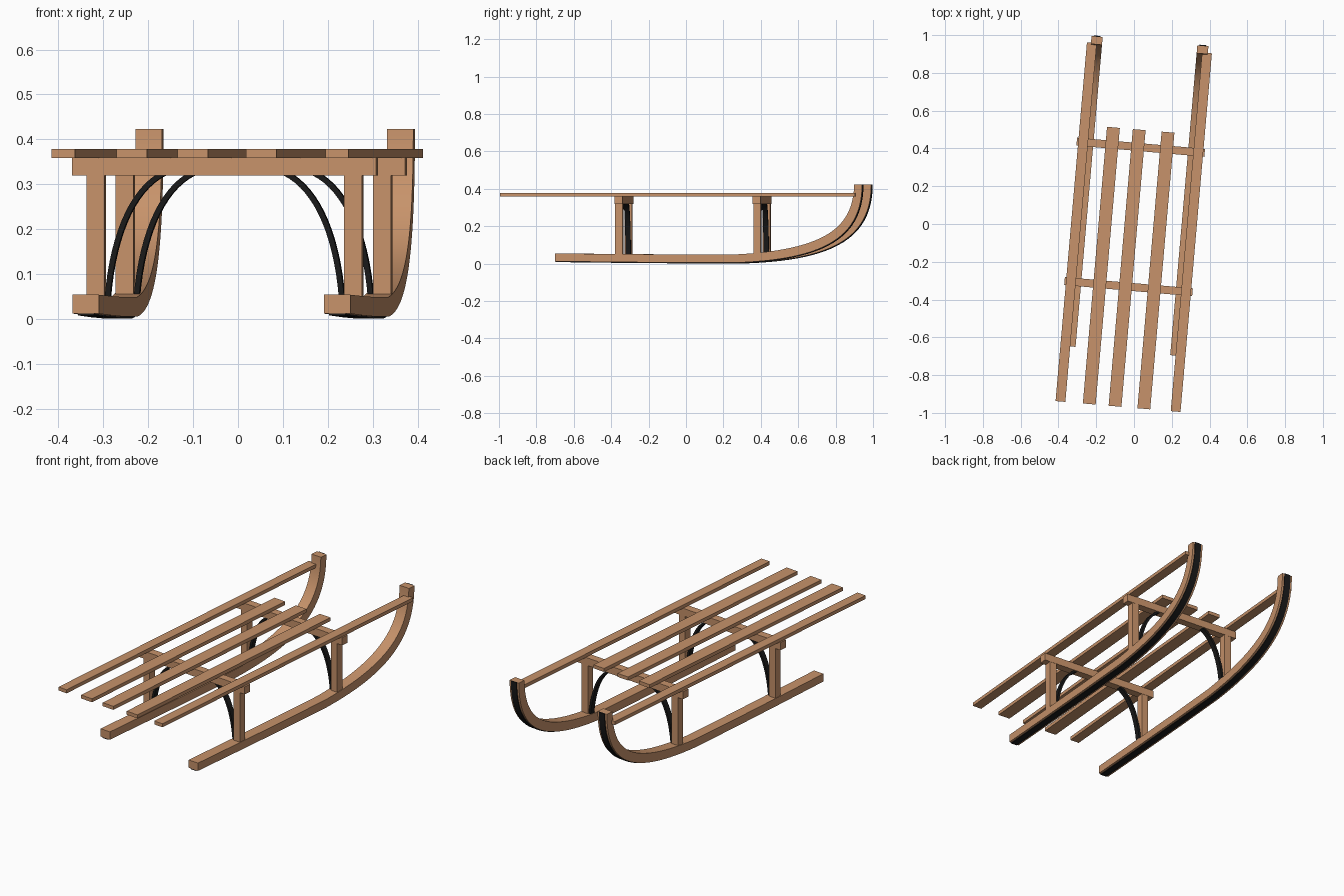
import bpy, bmesh, math
from mathutils import Vector
from mathutils.geometry import interpolate_bezier

if "Cube" in bpy.data.objects:
    bpy.data.objects.remove(bpy.data.objects["Cube"])

TURN = math.radians(-5)   # the whole sled is turned slightly about z


def material(name, colour):
    m = bpy.data.materials.new(name)
    m.diffuse_color = (*colour, 1)
    m.use_nodes = True
    m.node_tree.nodes["Principled BSDF"].inputs["Base Color"].default_value = m.diffuse_color
    return m


WOOD = material("wood", (0.57, 0.29, 0.145))
IRON = material("dark_iron", (0.01, 0.01, 0.01))


def finish(name, bm, mat, smooth=False):
    bmesh.ops.recalc_face_normals(bm, faces=bm.faces)
    me = bpy.data.meshes.new(name)
    bm.to_mesh(me)
    bm.free()
    me.materials.append(mat)
    ob = bpy.data.objects.new(name, me)
    bpy.context.collection.objects.link(ob)
    ob.rotation_euler.z = TURN
    if smooth:
        bpy.ops.object.select_all(action='DESELECT')
        ob.select_set(True)
        bpy.context.view_layer.objects.active = ob
        bpy.ops.object.shade_smooth_by_angle(angle=math.radians(30))
    return ob


def box(name, lo, hi, mat=WOOD):
    bm = bmesh.new()
    bmesh.ops.create_cube(bm, size=1)
    for v in bm.verts:
        v.co = [(a + b) / 2 + c * (b - a) for a, b, c in zip(lo, hi, v.co)]
    return finish(name, bm, mat)


def offset(path, amount):
    """Shift a 2D path along its left-hand normal; amount(i / n) gives the distance."""
    n, out = len(path) - 1, []
    for i, p in enumerate(path):
        t = (path[min(i + 1, n)] - path[max(i - 1, 0)]).normalized()
        out.append(p + Vector((-t.y, t.x)) * amount(i / n))
    return out


def band(name, side_a, side_b, width, place, mat):
    """Bent bar between two 2D paths; place(p, w) maps a path point and side offset to 3D."""
    bm = bmesh.new()
    rings = []
    for a, b in zip(side_a, side_b):
        rings.append([bm.verts.new(place(p, w)) for p, w in
                      ((a, -width / 2), (a, width / 2), (b, width / 2), (b, -width / 2))])
    for r, s in zip(rings, rings[1:]):
        for k in range(4):
            j = (k + 1) % 4
            bm.faces.new((r[k], r[j], s[j], s[k]))
    bm.faces.new(rings[0])
    bm.faces.new(rings[-1])
    return finish(name, bm, mat, True)


def bezier(pts, n):
    return [Vector(p[:2]) for p in interpolate_bezier(*[Vector((*p, 0)) for p in pts], n)]


# seat: two long side rails and three shorter slats
for side, u in (("left", -0.306), ("right", 0.306)):
    box(f"{side}_rail", (u - 0.026, -0.97, 0.359), (u + 0.026, 0.936, 0.378))
for i, u in enumerate((-0.153, -0.016, 0.137)):
    box(f"seat_slat_{i + 1}", (u - 0.034, -0.97, 0.359), (u + 0.034, 0.5, 0.378))

# runner path in (y, z): nearly flat, then sweeping up to a vertical tip
runner_sole = [Vector(p) for p in ((-0.675, 0.012), (-0.35, 0.008), (0.0, 0.005))]
runner_sole += bezier([(0.30, 0.005), (0.75, 0.022), (0.972, 0.13), (0.972, 0.423)], 28)
runner_top = offset(runner_sole, lambda t: 0.042 + 0.007 * math.sin(math.pi * t))
runner_top[0].x = runner_sole[0].x
runner_top[-1].y = runner_sole[-1].y
shoe_out = offset(runner_sole, lambda t: -0.004)
shoe_in = offset(runner_sole, lambda t: 0.002)

for side, s in (("left", -1), ("right", 1)):
    def on_runner(p, w, s=s):
        return (s * 0.281 + w, p.x, p.y)
    band(f"{side}_runner", runner_sole, runner_top, 0.059, on_runner, WOOD)
    band(f"{side}_runner_shoe", shoe_out, shoe_in, 0.036, on_runner, IRON)

# frames: crossbar, two posts and two curved iron braces each
brace = bezier([(0.262, 0.045), (0.25, 0.19), (0.205, 0.29), (0.135, 0.325)], 16)
brace_out, brace_in = offset(brace, lambda t: -0.006), offset(brace, lambda t: 0.006)
for end, v in (("front", -0.333), ("back", 0.408)):
    box(f"{end}_crossbar", (-0.34, v - 0.021, 0.319), (0.34, v + 0.021, 0.36))
    for side, s in (("left", -1), ("right", 1)):
        u = s * 0.288
        box(f"{end}_{side}_post", (u - 0.02, v - 0.02, 0.035), (u + 0.02, v + 0.02, 0.325))
        band(f"{end}_{side}_brace", brace_out, brace_in, 0.028,
             lambda p, w, s=s, v=v: (s * p.x, v + w, p.y), IRON)
